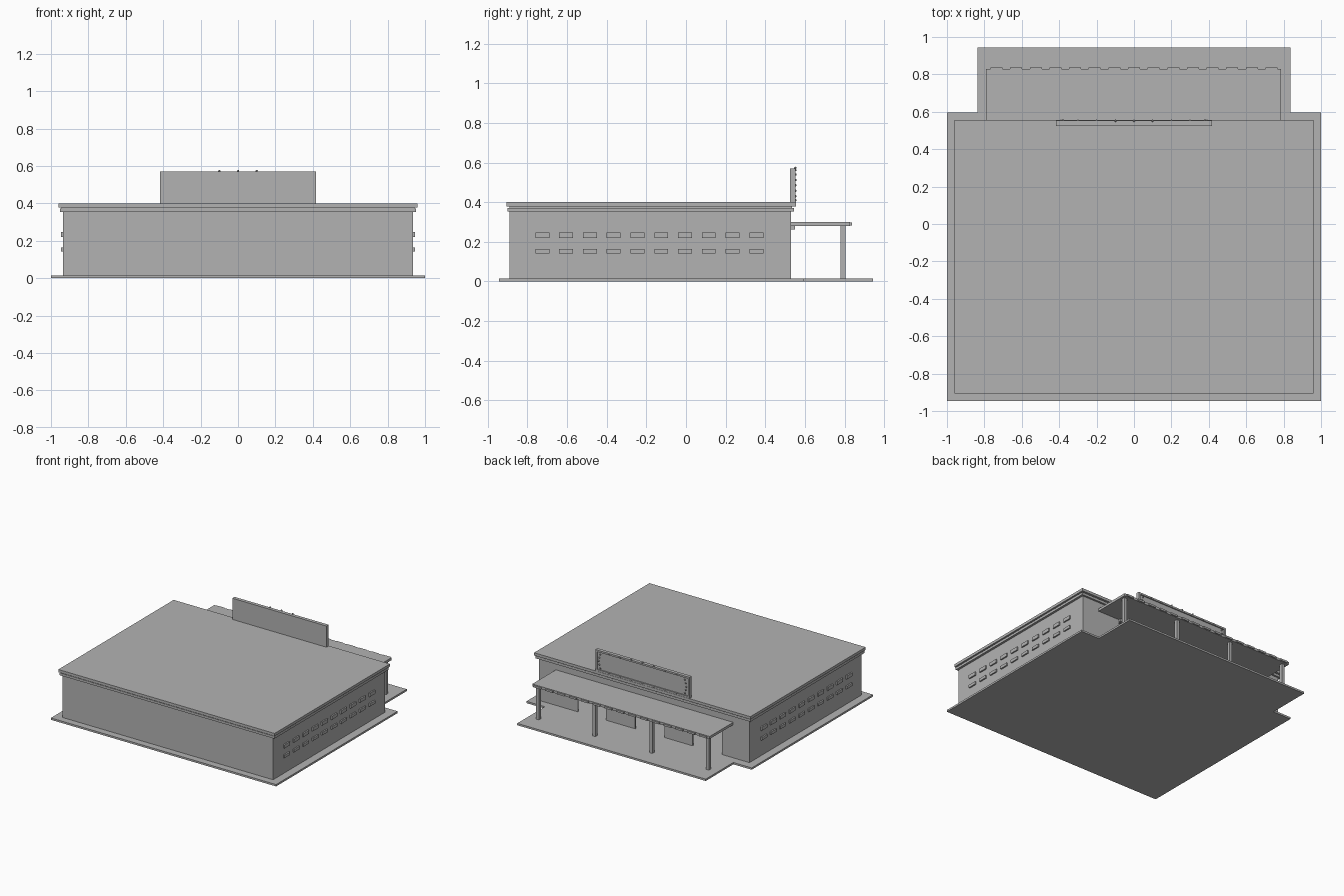
import bpy, bmesh, math

old = bpy.data.objects.get("Cube")
if old:
    bpy.data.objects.remove(old, do_unlink=True)

GREY = (0.45, 0.45, 0.45, 1)
grey = bpy.data.materials.new("concrete_grey")
grey.use_nodes = True
grey.diffuse_color = GREY
grey.node_tree.nodes["Principled BSDF"].inputs["Base Color"].default_value = GREY


def finish(name, bm):
    bmesh.ops.recalc_face_normals(bm, faces=bm.faces)
    mesh = bpy.data.meshes.new(name)
    bm.to_mesh(mesh)
    bm.free()
    mesh.materials.append(grey)
    obj = bpy.data.objects.new(name, mesh)
    bpy.context.collection.objects.link(obj)
    return obj


def boxes(name, spans):
    """One object from boxes given as (x range, y range, z range)."""
    bm = bmesh.new()
    for span in spans:
        verts = bmesh.ops.create_cube(bm, size=1)["verts"]
        for v in verts:
            for i, (lo, hi) in enumerate(span):
                v.co[i] = lo if v.co[i] < 0 else hi
    return finish(name, bm)


FLOOR, EAVES, ROOF = 0.015, 0.353, 0.40
WALL_X, FRONT, BACK, THICK = 0.935, -0.89, 0.53, 0.012

# T-shaped ground slab
bm = bmesh.new()
outline = [(1, -0.945), (1, 0.595), (0.837, 0.595), (0.837, 0.945)]
outline += [(-x, y) for x, y in reversed(outline)]
base = bm.faces.new([bm.verts.new((x, y, 0)) for x, y in outline])
top = bmesh.ops.extrude_face_region(bm, geom=[base])["geom"]
bmesh.ops.translate(bm, vec=(0, 0, FLOOR),
                    verts=[g for g in top if isinstance(g, bmesh.types.BMVert)])
finish("ground_slab", bm)

# Thin outer walls, hollow inside
height = (FLOOR, EAVES)
boxes("front_wall", [((-WALL_X, WALL_X), (FRONT, FRONT + THICK), height)])
for side, s in (("left", 1), ("right", -1)):
    xr = sorted((s * WALL_X, s * (WALL_X - THICK)))
    boxes(side + "_wall", [(xr, (FRONT + THICK, BACK - THICK), height)])

# Back wall with three doorways
doors = [(-0.69, -0.43), (-0.18, 0.08), (0.34, 0.59)]
door_top = 0.26
depth = (BACK - THICK, BACK)
edges = [-WALL_X] + [x for d in doors for x in d] + [WALL_X]
piers = [((edges[i], edges[i + 1]), depth, (FLOOR, door_top))
         for i in range(0, len(edges), 2)]
boxes("back_wall", piers + [((-WALL_X, WALL_X), depth, (door_top, EAVES))])
boxes("door_heads", [(d, (BACK, 0.55), (0.262, 0.28)) for d in doors])

# Stepped roof with a narrow shadow groove
boxes("cornice", [((-0.953, 0.953), (-0.9, 0.545), (EAVES, 0.372))])
boxes("roof_groove", [((-0.943, 0.943), (-0.892, 0.536), (0.372, 0.378))])
boxes("roof_slab", [((-0.96, 0.96), (-0.907, 0.555), (0.378, ROOF))])

# Two rows of small windows on each side
for side, s in (("left", 1), ("right", -1)):
    xr = sorted((s * (WALL_X - 0.02), s * (WALL_X + 0.011)))
    boxes(side + "_windows", [(xr, (-0.76 + 0.12 * i, -0.69 + 0.12 * i), zr)
                              for i in range(10)
                              for zr in ((0.22, 0.248), (0.142, 0.165))])

# Entrance canopy with blocks along its edge, on square columns
boxes("canopy", [((-0.79, 0.785), (BACK, 0.828), (0.28, 0.3))])
boxes("canopy_edge_blocks", [((x - 0.032, x + 0.032), (0.828, 0.838), (0.282, 0.297))
                             for x in [0.105 * (i - 7) for i in range(15)]])
boxes("canopy_columns", [((x - 0.013, x + 0.013), (0.78, 0.806), (FLOOR, 0.28))
                         for x in (-0.755, -0.252, 0.252, 0.755)])

# Rooftop sign board with a raised rim
SX, ST, RIM = 0.418, 0.57, 0.014
boxes("sign_board", [((-SX, SX), (0.525, 0.544), (ROOF, ST))])
rim_y = (0.544, 0.553)
boxes("sign_rim", [((-SX, SX), rim_y, (ROOF, ROOF + RIM)),
                   ((-SX, SX), rim_y, (ST - RIM, ST)),
                   ((-SX, RIM - SX), rim_y, (ROOF + RIM, ST - RIM)),
                   ((SX - RIM, SX), rim_y, (ROOF + RIM, ST - RIM))])

# Bulbs around the sign, highest in the middle of the top row
spots = [(0.1 * i, 0.573 if abs(i) < 2 else 0.562) for i in range(-3, 4)]
spots += [(0.1 * i, 0.41) for i in range(-3, 4)]
spots += [(s * (0.39 - 0.25 * abs(z - 0.485)), z)
          for s in (-1, 1) for z in (0.43, 0.458, 0.485, 0.512, 0.54)]
bm = bmesh.new()
for x, z in spots:
    verts = bmesh.ops.create_icosphere(bm, subdivisions=1, radius=0.007)["verts"]
    bmesh.ops.translate(bm, verts=verts, vec=(x, 0.552, z))
finish("sign_bulbs", bm)
